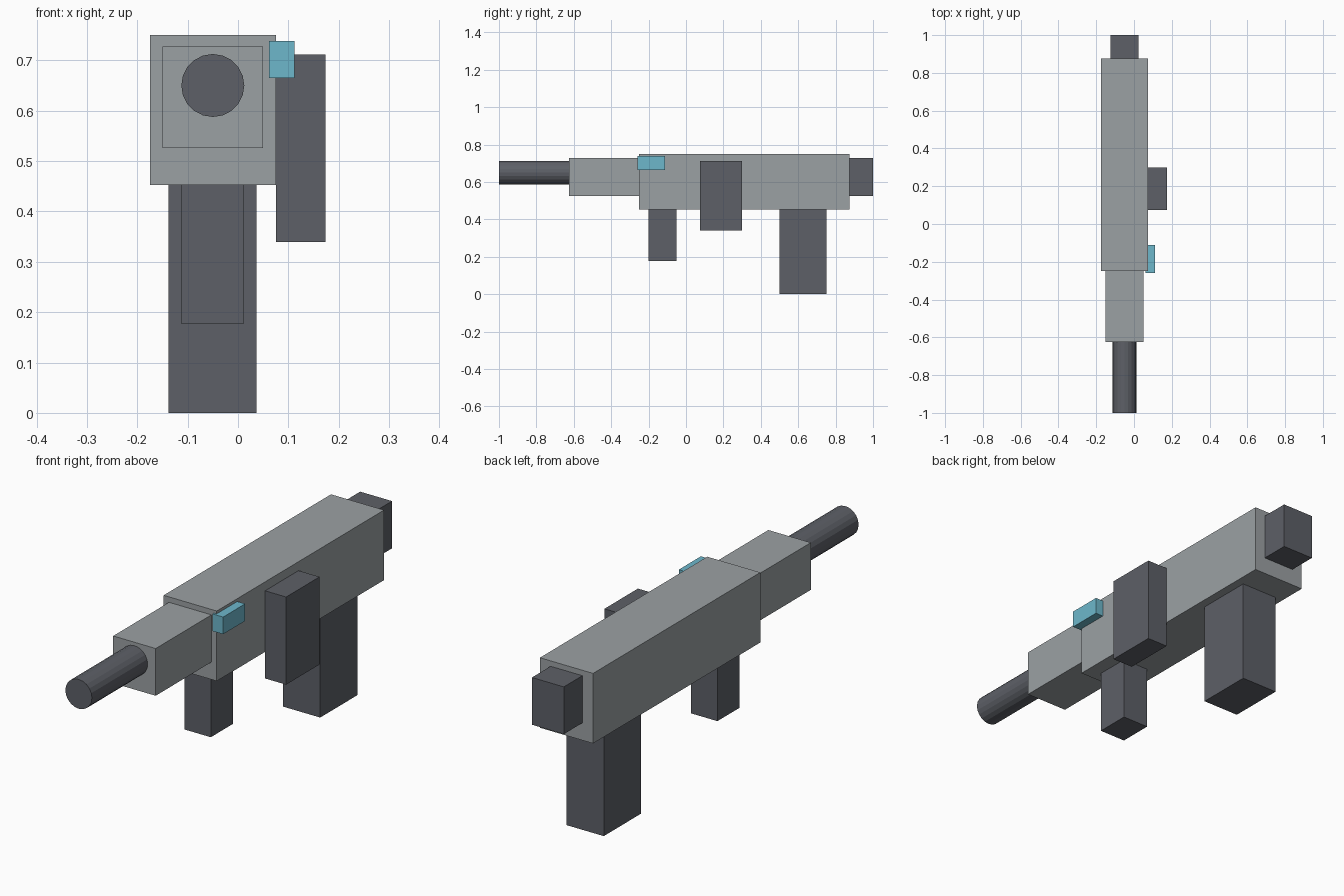
import bpy
from math import pi

cube = bpy.data.objects.get("Cube")
if cube:
    bpy.data.objects.remove(cube, do_unlink=True)


def make_material(name, color):
    mat = bpy.data.materials.new(name)
    mat.use_nodes = True
    mat.diffuse_color = (*color, 1)
    mat.node_tree.nodes["Principled BSDF"].inputs["Base Color"].default_value = (*color, 1)
    return mat


light_grey = make_material("light grey", (0.33, 0.355, 0.37))
dark_grey = make_material("dark grey", (0.11, 0.117, 0.136))
light_blue = make_material("light blue", (0.155, 0.475, 0.60))


def box(name, mat, x, y, z):
    """Box from its (low, high) extent on each axis."""
    spans = (x, y, z)
    bpy.ops.mesh.primitive_cube_add(size=1, location=[(a + b) / 2 for a, b in spans])
    obj = bpy.context.object
    obj.name = name
    obj.scale = [b - a for a, b in spans]
    bpy.ops.object.transform_apply(location=False, rotation=False, scale=True)
    obj.data.materials.append(mat)
    return obj


# Main housing and narrower front housing
box("body", light_grey, (-0.175, 0.075), (-0.25, 0.875), (0.452, 0.75))
box("front_housing", light_grey, (-0.15, 0.05), (-0.625, -0.25), (0.526, 0.727))

# Rear block and the two handles below
box("rear_block", dark_grey, (-0.125, 0.025), (0.875, 1.0), (0.526, 0.727))
box("rear_grip", dark_grey, (-0.138, 0.037), (0.5, 0.75), (0.0, 0.452))
box("front_grip", dark_grey, (-0.113, 0.012), (-0.2, -0.05), (0.177, 0.452))

# Side-mounted box and small blue block
box("side_magazine", dark_grey, (0.075, 0.174), (0.075, 0.3), (0.339, 0.712))
box("side_indicator", light_blue, (0.062, 0.112), (-0.26, -0.112), (0.665, 0.738))

# Faceted barrel
bpy.ops.mesh.primitive_cylinder_add(vertices=20, radius=0.0625, depth=0.375,
                                    location=(-0.05, -0.8125, 0.65),
                                    rotation=(pi / 2, 0, 0))
barrel = bpy.context.object
barrel.name = "barrel"
barrel.data.materials.append(dark_grey)
